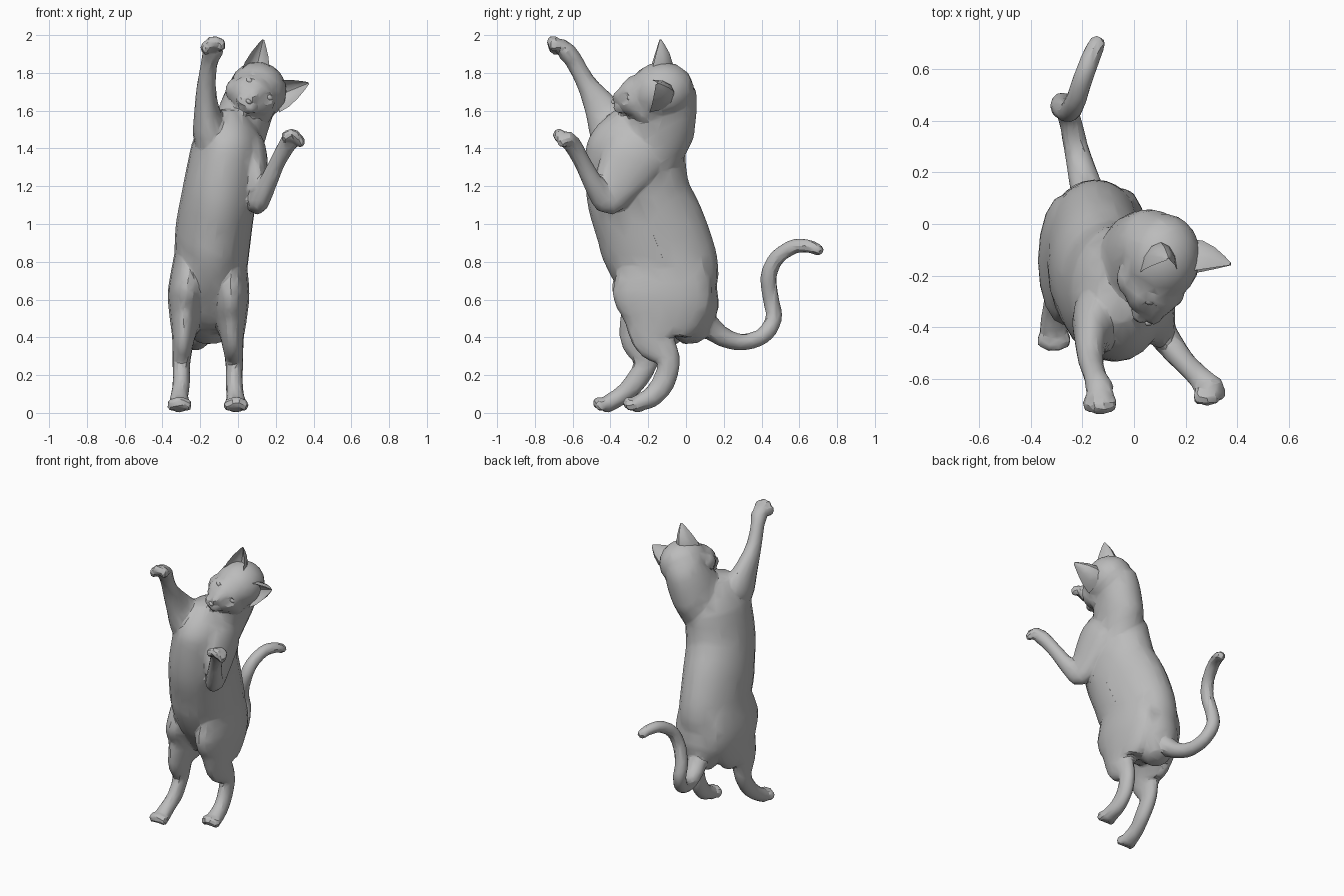
import bpy, bmesh, math
from mathutils import Vector, Matrix

cube = bpy.data.objects.get("Cube")
if cube:
    bpy.data.objects.remove(cube)

grey = bpy.data.materials.new("plain grey")
grey.use_nodes = True
COL = (0.5, 0.5, 0.5, 1)
grey.diffuse_color = COL
grey.node_tree.nodes["Principled BSDF"].inputs["Base Color"].default_value = COL


def spline(pts, steps=4):
    """Catmull-Rom through stations of any dimension."""
    out = []
    for i in range(len(pts) - 1):
        a, b, c, d = (pts[max(0, min(len(pts) - 1, i + k))] for k in (-1, 0, 1, 2))
        for s in range(steps):
            t = s / steps
            out.append([0.5 * (2 * q + (r - p) * t + (2 * p - 5 * q + 4 * r - w) * t * t
                               + (3 * q - p - 3 * r + w) * t ** 3)
                        for p, q, r, w in zip(a, b, c, d)])
    return out + [list(pts[-1])]


def loft(bm, stations, n=16):
    """Elliptical tube with domed ends; station = x, y, z, half width, half depth."""
    st = spline(stations)
    rings, tips = [], []
    for i, (x, y, z, rx, ry) in enumerate(st):
        p = Vector((x, y, z))
        t = (Vector(st[min(i + 1, len(st) - 1)][:3]) - Vector(st[max(i - 1, 0)][:3])).normalized()
        side = (Vector((1, 0, 0)) - t * t.x).normalized()
        up = t.cross(side)
        rows = [(0, 1)]
        dome = 0.7 * min(rx, ry)
        if i == 0:
            rows = [(-0.8 * dome, 0.6), (0, 1)]
            tips.append(p - t * dome)
        elif i == len(st) - 1:
            rows = [(0, 1), (0.8 * dome, 0.6)]
            tips.append(p + t * dome)
        for off, k in rows:
            rings.append([bm.verts.new(p + t * off + side * rx * k * math.cos(a) + up * ry * k * math.sin(a))
                          for a in (2 * math.pi * j / n for j in range(n))])
    for r, q in zip(rings, rings[1:]):
        for j in range(n):
            bm.faces.new((r[j], r[(j + 1) % n], q[(j + 1) % n], q[j]))
    for ring, tip in ((rings[0], tips[0]), (rings[-1], tips[-1])):
        v = bm.verts.new(tip)
        for j in range(n):
            bm.faces.new((ring[j], ring[(j + 1) % n], v))


def ball(bm, centre, size, rot=Matrix.Identity(4)):
    m = Matrix.Translation(centre) @ rot @ Matrix.Diagonal((*size, 1))
    bmesh.ops.create_uvsphere(bm, u_segments=16, v_segments=10, radius=1, matrix=m)


def finish(name, bm):
    bmesh.ops.recalc_face_normals(bm, faces=bm.faces)
    me = bpy.data.meshes.new(name)
    bm.to_mesh(me)
    bm.free()
    me.materials.append(grey)
    ob = bpy.data.objects.new(name, me)
    bpy.context.collection.objects.link(ob)
    return ob


def smooth(ob, angle):
    bpy.ops.object.select_all(action='DESELECT')
    ob.select_set(True)
    bpy.context.view_layer.objects.active = ob
    bpy.ops.object.shade_smooth_by_angle(angle=math.radians(angle))


def bake(ob):
    """Replace the mesh by its modified result."""
    dg = bpy.context.evaluated_depsgraph_get()
    me = bpy.data.meshes.new_from_object(ob.evaluated_get(dg))
    ob.modifiers.clear()
    ob.data = me


bm = bmesh.new()
# Torso
loft(bm, [(-.15, .035, .45, .13, .12), (-.15, .01, .52, .165, .18), (-.15, -.04, .61, .178, .23),
          (-.145, -.095, .75, .192, .275), (-.135, -.16, .9, .2, .292), (-.125, -.195, 1.0, .202, .287),
          (-.1, -.25, 1.15, .198, .275), (-.075, -.267, 1.3, .193, .267), (-.055, -.265, 1.42, .185, .258),
          (-.05, -.26, 1.51, .15, .21)], 24)
# Neck
loft(bm, [(-.03, -.18, 1.34, .14, .15), (.01, -.145, 1.5, .145, .19), (.05, -.105, 1.62, .142, .165),
          (.08, -.09, 1.72, .125, .145)], 20)
# Hind legs
loft(bm, [(-.025, -.15, .93, .05, .14), (-.035, -.135, .79, .082, .225), (-.04, -.125, .63, .1, .265),
          (-.037, -.14, .5, .085, .225), (-.03, -.16, .385, .06, .125), (-.02, -.095, .28, .048, .064),
          (-.02, -.115, .17, .045, .06), (-.015, -.175, .09, .047, .055), (-.01, -.24, .056, .055, .046),
          (-.01, -.27, .05, .052, .04)])
loft(bm, [(-.27, -.15, .93, .05, .14), (-.265, -.135, .79, .082, .225), (-.27, -.14, .63, .102, .255),
          (-.28, -.17, .5, .082, .205), (-.29, -.225, .385, .058, .13), (-.3, -.215, .26, .047, .066),
          (-.3, -.275, .155, .046, .056), (-.31, -.345, .09, .047, .048), (-.31, -.4, .058, .055, .046),
          (-.31, -.425, .05, .052, .04)])
# Front legs
loft(bm, [(.03, -.22, 1.45, .08, .12), (.065, -.27, 1.37, .088, .165), (.092, -.35, 1.24, .068, .135),
          (.105, -.412, 1.125, .058, .08), (.15, -.48, 1.2, .05, .056), (.205, -.545, 1.32, .042, .045),
          (.255, -.595, 1.41, .045, .047), (.275, -.62, 1.44, .05, .048)])
loft(bm, [(-.11, -.29, 1.36, .09, .12), (-.143, -.37, 1.48, .096, .14), (-.165, -.445, 1.61, .066, .095),
          (-.167, -.525, 1.74, .05, .054), (-.152, -.585, 1.85, .044, .047), (-.137, -.625, 1.905, .052, .05),
          (-.13, -.645, 1.92, .055, .048)])
# Tail
loft(bm, [(-.15, .05, .52, .07, .07), (-.18, .13, .45, .066, .062), (-.2, .2, .4, .057, .052),
          (-.225, .3, .374, .048, .044), (-.25, .41, .41, .044, .044), (-.275, .465, .5, .044, .044),
          (-.28, .45, .6, .043, .043), (-.25, .437, .72, .043, .043), (-.225, .48, .82, .041, .041),
          (-.195, .57, .88, .039, .039), (-.165, .65, .882, .037, .035), (-.14, .705, .86, .033, .03)], 12)

# Head, tilted towards its left: skull, face, lips, chin, bridge, cheeks
HEAD = Vector((.1, -.17, 1.7))
TILT = Matrix.Rotation(math.radians(40), 4, 'Y') @ Matrix.Rotation(math.radians(12), 4, 'X')


def on_head(x, y, z):
    return HEAD + (TILT @ Vector((x, y, z)))


for c, s in [((0, .04, .0), (.155, .175, .15)), ((0, -.09, -.015), (.125, .11, .11)),
             ((.022, -.185, -.045), (.042, .045, .036)), ((-.022, -.185, -.045), (.042, .045, .036)),
             ((0, -.155, -.075), (.05, .055, .035)), ((0, -.155, .0), (.04, .07, .05)),
             ((.08, -.05, -.05), (.07, .08, .065)), ((-.08, -.05, -.05), (.07, .08, .065))]:
    ball(bm, on_head(*c), s, TILT)

# Paws with four toes each: centre, spread direction, arch direction, toe radius
for c, across, arch, r in [((-.01, -.29, .042), (1, 0, 0), (0, -.6, .5), .03),
                           ((-.31, -.45, .042), (1, 0, 0), (0, -.6, .5), .03),
                           ((.292, -.66, 1.45), (.9, .2, -.3), (.2, -.5, .9), .03),
                           ((-.132, -.695, 1.94), (1, 0, .2), (0, -.4, 1), .032)]:
    c, arch = Vector(c), Vector(arch)
    ball(bm, c + Vector((0, .035, 0)), (.055, .045, .04))
    for k in (-1.5, -.5, .5, 1.5):
        p = c + Vector(across).normalized() * k * .028 + arch * (.02 if abs(k) < 1 else 0)
        ball(bm, p, (r * .8, r * 1.1, r * 1.1))

# Fuse the skin, press in the eye sockets, then reduce to facets
body = finish("cat_body", bm)
rm = body.modifiers.new("fuse", 'REMESH')
rm.mode = 'VOXEL'
rm.voxel_size = .009
sm = body.modifiers.new("soften", 'SMOOTH')
sm.factor = .5
sm.iterations = 7
bake(body)
eyes = {"left_eye": on_head(.066, -.155, .045), "right_eye": on_head(-.066, -.155, .045)}
inward = TILT.to_3x3() @ Vector((0, 1, 0))
for v in body.data.vertices:
    for e in eyes.values():
        d = (v.co - e).length
        if d < .08:
            v.co += inward * .03 * math.exp(-(d / .026) ** 2)
dec = body.modifiers.new("facets", 'DECIMATE')
dec.ratio = min(1, 4500 / (2 * len(body.data.polygons)))
bake(body)
body.data.materials.clear()
body.data.materials.append(grey)
smooth(body, 25)

# Eyes and nose
for name, e in eyes.items():
    bm = bmesh.new()
    ball(bm, e + inward * .036, (.024, .018, .016), TILT)
    smooth(finish(name, bm), 40)
bm = bmesh.new()
ball(bm, on_head(0, -.221, -.022), (.017, .014, .011), TILT)
smooth(finish("nose", bm), 40)

# Ears: crescent sections tapering to a point, hollow towards the front
for name, base, tip, half in [("right_ear", (.09, -.12, 1.79), (.133, -.14, 1.975), .075),
                              ("left_ear", (.2, -.12, 1.675), (.372, -.16, 1.745), .085)]:
    bm = bmesh.new()
    base, tip = Vector(base), Vector(tip)
    axis = (tip - base).normalized()
    wide = axis.cross(Vector((0, 1, 0))).normalized()
    back = wide.cross(axis)
    back = back if back.y > 0 else -back
    arc = [math.pi * k / 6 for k in range(7)]
    section = [(math.cos(a), 1.6 * math.sin(a)) for a in arc]
    section += [(.82 * math.cos(a), 1.0 * math.sin(a)) for a in reversed(arc[1:-1])]
    rings = [[bm.verts.new(base.lerp(tip, t) + wide * half * s * u + back * (half * s * w - .075 * (1 - t)))
              for u, w in section] for t, s in ((0, 1), (.3, .9), (.6, .62), (.85, .3), (1, .08))]
    n = len(section)
    for r, q in zip(rings, rings[1:]):
        for j in range(n):
            bm.faces.new((r[j], r[(j + 1) % n], q[(j + 1) % n], q[j]))
    bm.faces.new(rings[0])
    bm.faces.new(rings[-1])
    smooth(finish(name, bm), 35)
